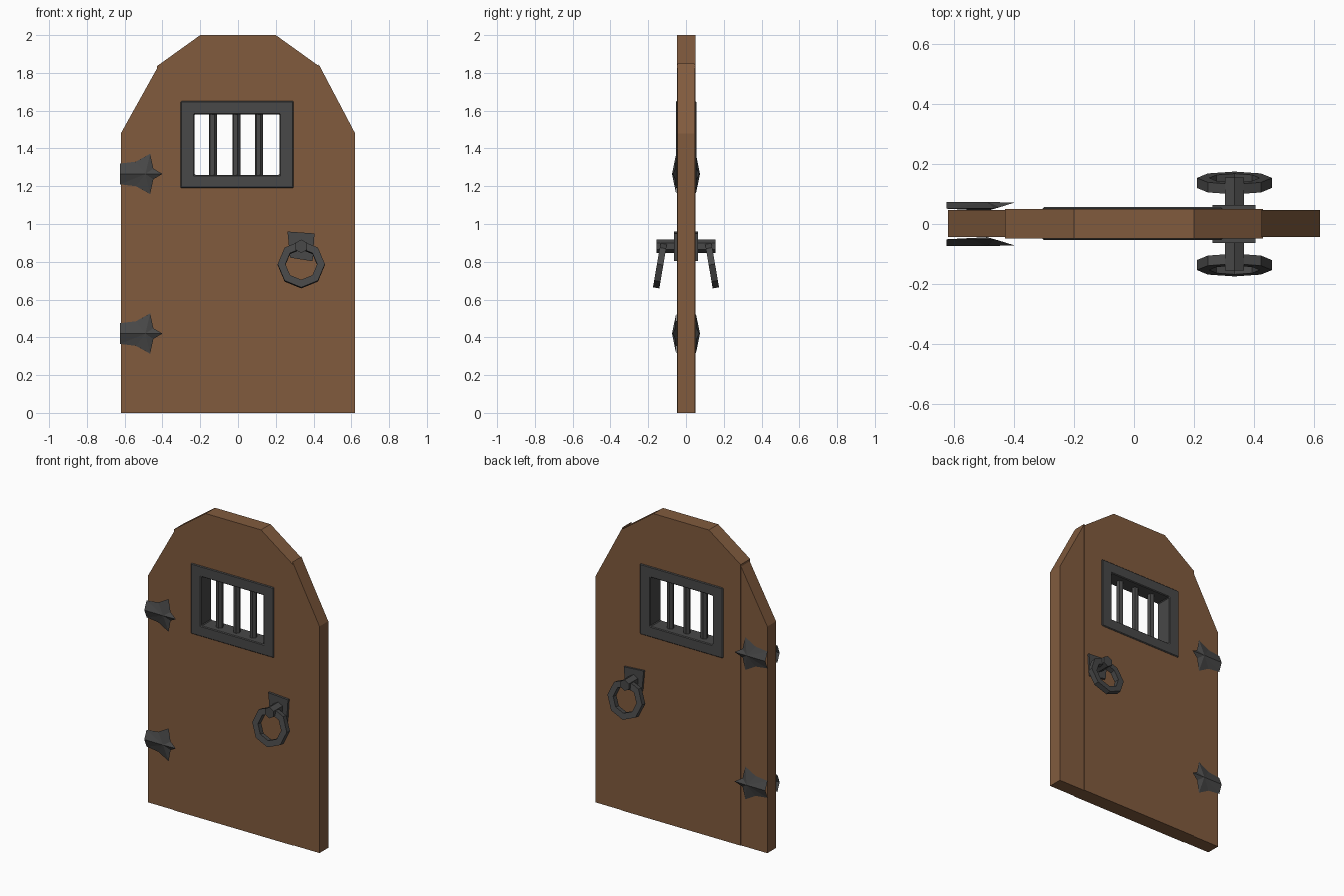
import bpy, bmesh, math

if "Cube" in bpy.data.objects:
    bpy.data.objects.remove(bpy.data.objects["Cube"])


def material(name, col):
    m = bpy.data.materials.new(name)
    m.diffuse_color = (*col, 1)
    m.use_nodes = True
    m.node_tree.nodes["Principled BSDF"].inputs["Base Color"].default_value = m.diffuse_color
    return m


WOOD = material("brown_wood", (0.22, 0.105, 0.048))
IRON = material("dark_iron", (0.065, 0.065, 0.065))


def make(name, verts, faces, mat):
    bm = bmesh.new()
    vs = [bm.verts.new(v) for v in verts]
    for f in faces:
        bm.faces.new([vs[i] for i in f])
    bmesh.ops.recalc_face_normals(bm, faces=bm.faces)
    me = bpy.data.meshes.new(name)
    bm.to_mesh(me)
    bm.free()
    me.materials.append(mat)
    ob = bpy.data.objects.new(name, me)
    bpy.context.collection.objects.link(ob)
    return ob


def prism(name, pts, y0, y1, mat):
    """Extrude an XZ outline along y."""
    n = len(pts)
    verts = [(x, y, z) for y in (y0, y1) for x, z in pts]
    faces = [tuple(range(n)), tuple(range(n, 2 * n))]
    faces += [(i, (i + 1) % n, n + (i + 1) % n, n + i) for i in range(n)]
    return make(name, verts, faces, mat)


def ring(name, outer, inner, y0, y1, mat, move=lambda p: p):
    """Closed band between two XZ outlines, extruded along y."""
    n = len(outer)
    loops = [(outer, y0), (outer, y1), (inner, y1), (inner, y0)]
    verts = [move((x, y, z)) for pts, y in loops for x, z in pts]
    faces = [(a * n + i, a * n + (i + 1) % n, (a + 1) % 4 * n + (i + 1) % n, (a + 1) % 4 * n + i)
             for a in range(4) for i in range(n)]
    return make(name, verts, faces, mat)


def rect(x0, x1, z0, z1):
    return [(x0, z0), (x1, z0), (x1, z1), (x0, z1)]


def ngon(cx, cz, r, n, start=0.0):
    return [(cx + r * math.cos(start + math.tau * i / n),
             cz + r * math.sin(start + math.tau * i / n)) for i in range(n)]


# Planks: outer ones, and inner ones notched around the window
for side, s, seam_z in (("left", -1, 1.83), ("right", 1, 1.85)):
    prism(f"outer_plank_{side}", [(s * x, z) for x, z in
          [(.62, 0), (.425, 0), (.425, seam_z), (.62, 1.48)]], -.044, .046, WOOD)
    prism(f"inner_plank_{side}", [(s * x, z) for x, z in
          [(.43, 0), (0, 0), (0, 1.23), (.25, 1.23), (.25, 1.61), (0, 1.61),
           (0, 2), (.2, 2), (.43, 1.835)]], -.048, .05, WOOD)

# Window frame and bars
frame = ring("window_frame", rect(-.305, .295, 1.19, 1.65), rect(-.23, .22, 1.26, 1.58),
             -.054, .056, IRON)
bev = frame.modifiers.new("chamfer", "BEVEL")
bev.width = .005
bev.segments = 1
for i, x in enumerate((-.132, -.008, .112)):
    bpy.ops.mesh.primitive_cylinder_add(vertices=6, radius=.022, depth=.34,
                                        location=(x, 0, 1.42), rotation=(0, 0, .3))
    bar = bpy.context.object
    bar.name = f"window_bar_{i + 1}"
    bar.data.materials.append(IRON)

# Three-pointed hinge straps with a raised ridge: (x, z offset, depth)
HINGE = [(-.625, .055, .051), (-.54, .065, .052), (-.465, .107, .052), (-.448, .028, .056),
         (-.40, 0, .071), (-.448, -.028, .056), (-.465, -.107, .052), (-.54, -.065, .052),
         (-.625, -.055, .051), (-.625, 0, .074)]


def hinge(name, z, s):
    n = len(HINGE)
    verts = [(x, s * d, z + dz) for x, dz, d in HINGE]
    verts += [(-.49, s * .074, z), (-.49, s * .044, z)]
    faces = [(i, (i + 1) % n, c) for i in range(n) for c in (n, n + 1)]
    make(name, verts, faces, IRON)


# Hinges and pull ring on both faces
for side, s in (("front", -1), ("back", 1)):
    hinge(f"upper_hinge_{side}", 1.265, s)
    hinge(f"lower_hinge_{side}", .42, s)
    prism(f"handle_plate_{side}", [(.262, .96), (.405, .95), (.395, .803), (.275, .822)],
          s * .04, s * .063, IRON)
    prism(f"handle_stem_{side}", ngon(.335, .882, .036, 6, math.pi / 2),
          s * .05, s * .155, IRON)

    # ring hangs tilted away from the door
    def tilt(p, s=s):
        a = .17
        x, y, z = p
        return (x, s * (.137 + y * math.cos(a) - z * math.sin(a)),
                .785 + y * math.sin(a) + z * math.cos(a))

    ring(f"pull_ring_{side}", ngon(.335, 0, .125, 8), ngon(.335, 0, .084, 8),
         -.017, .017, IRON, tilt)
